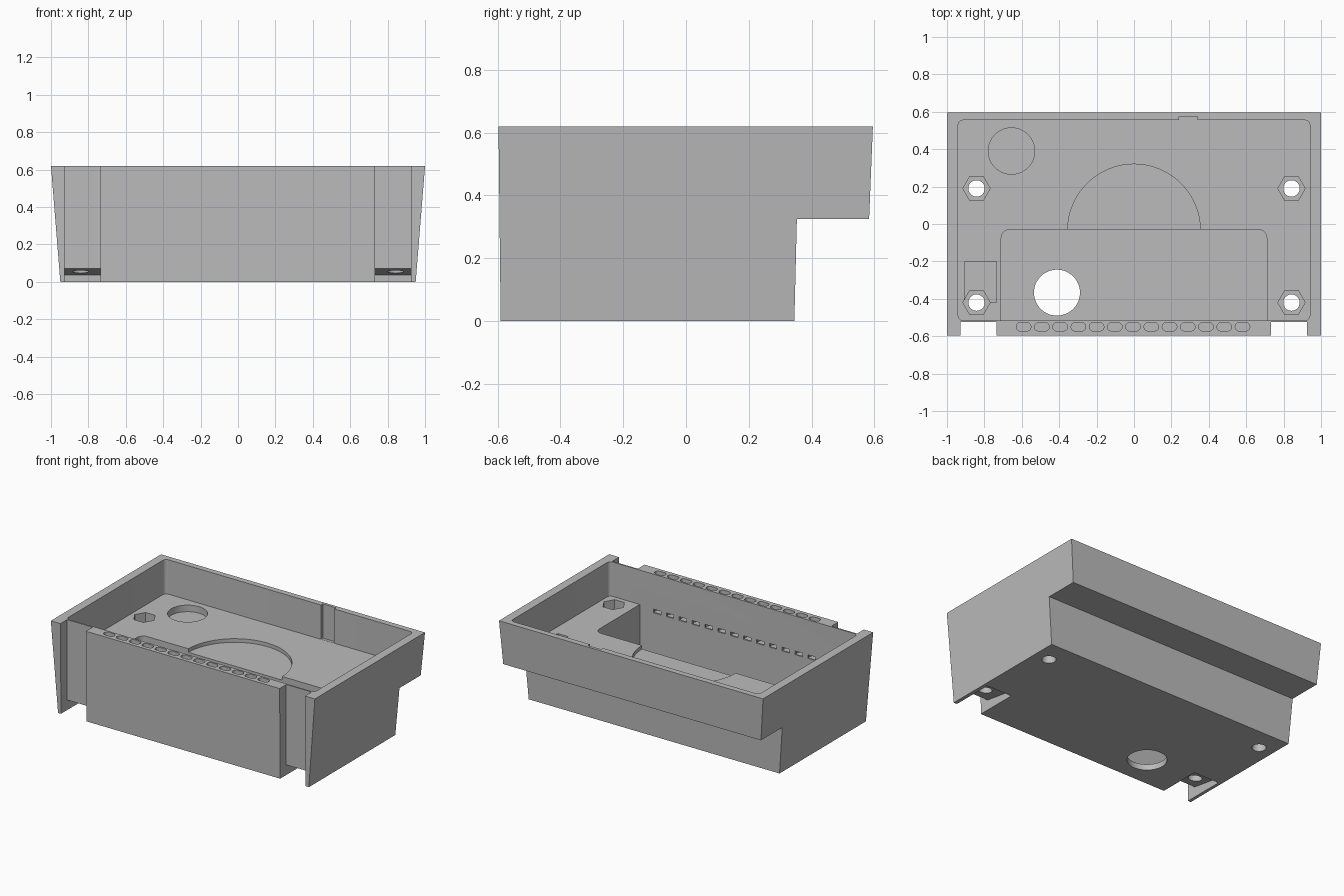
import bpy
import bmesh
from math import cos, sin, pi, tau

cube = bpy.data.objects.get("Cube")
if cube:
    bpy.data.objects.remove(cube, do_unlink=True)

grey = bpy.data.materials.new("plain grey")
grey.use_nodes = True
colour = (0.5, 0.5, 0.5, 1)
grey.diffuse_color = colour
grey.node_tree.nodes["Principled BSDF"].inputs["Base Color"].default_value = colour


def prism(name, outlines, low, high, axis="z"):
    """Extrude one or more closed outlines along z, or yz outlines along x."""
    bm = bmesh.new()
    for outline in outlines:
        rings = []
        for t in (low, high):
            rings.append([bm.verts.new((u, v, t) if axis == "z" else (t, u, v))
                          for u, v in outline])
        bm.faces.new(rings[0])
        bm.faces.new(rings[1])
        n = len(outline)
        for i in range(n):
            j = (i + 1) % n
            bm.faces.new((rings[0][i], rings[0][j], rings[1][j], rings[1][i]))
    bmesh.ops.recalc_face_normals(bm, faces=bm.faces)
    mesh = bpy.data.meshes.new(name)
    bm.to_mesh(mesh)
    bm.free()
    mesh.materials.append(grey)
    obj = bpy.data.objects.new(name, mesh)
    bpy.context.collection.objects.link(obj)
    return obj


def circle(x, y, r, n=48):
    return [(x + r * cos(tau * i / n), y + r * sin(tau * i / n)) for i in range(n)]


def rounded(x0, x1, y0, y1, r=0, front_r=None, steps=6):
    """Rectangle outline with rounded corners; front corners may differ."""
    front_r = r if front_r is None else front_r
    points = []
    corners = [(x1, y1, -1, -1, r), (x0, y1, 1, -1, r),
               (x0, y0, 1, 1, front_r), (x1, y0, -1, 1, front_r)]
    for k, (x, y, sx, sy, rad) in enumerate(corners):
        if rad == 0:
            points.append((x, y))
            continue
        for i in range(steps + 1):
            a = pi / 2 * (k + i / steps)
            points.append((x + sx * rad + rad * cos(a), y + sy * rad + rad * sin(a)))
    return points


# Stepped body, with sides that lean outwards
profile = [(-0.59, 0), (0.345, 0), (0.353, 0.325), (0.583, 0.325),
           (0.595, 0.62), (-0.597, 0.62)]
body = prism("tray_body", [profile], -1, 1, "x")
for v in body.data.vertices:
    v.co.x *= 0.95 + 0.05 * v.co.z / 0.62


def cut(name, outlines, low, high, axis="z"):
    cutter = prism(name, outlines, low, high, axis)
    cutter.hide_render = True
    mod = body.modifiers.new(name, "BOOLEAN")
    mod.operation = "DIFFERENCE"
    mod.solver = "EXACT"
    mod.object = cutter
    bpy.context.view_layer.objects.active = body
    bpy.ops.object.modifier_apply(modifier=mod.name)
    bpy.data.objects.remove(cutter, do_unlink=True)


FLOOR, TOP = 0.385, 0.7

# Upper cavity and the groove in its back wall
cut("cavity", [rounded(-0.94, 0.94, -0.515, 0.555, 0.025)], FLOOR, TOP)
cut("back_groove", [rounded(0.24, 0.34, 0.5, 0.575)], FLOOR + 0.001, TOP)

# Deep compartment, half-round shelf, round recess and square recess
cut("compartment", [rounded(-0.71, 0.71, -0.516, -0.03, 0.045, 0)], 0.04, FLOOR + 0.05)
cut("half_round_shelf", [circle(0, -0.035, 0.355, 64)], FLOOR - 0.025, FLOOR + 0.05)
cut("round_recess", [circle(-0.655, 0.39, 0.124)], FLOOR - 0.045, FLOOR + 0.05)
cut("square_recess", [rounded(-0.905, -0.735, -0.42, -0.2)], 0.3, FLOOR + 0.05)
cut("floor_hole", [circle(-0.412, -0.367, 0.123)], -0.1, 0.1)

# Mounting notches in the front, with sloping undercuts below
notch = [(-0.7, -0.1), (-0.3, -0.1), (-0.3, 0.035), (-0.525, 0.07),
         (-0.525, TOP), (-0.7, TOP)]
for low, high in ((-0.928, -0.735), (0.733, 0.925)):
    cut("front_notch", [notch], low, high, "x")

# Screw holes with hexagonal nut sockets
spots = [(sx * 0.842, y) for sx in (-1, 1) for y in (-0.42, 0.19)]
cut("nut_sockets", [circle(x, y, 0.073, 6) for x, y in spots], 0.2, FLOOR + 0.05)
cut("screw_holes", [circle(x, y, 0.044, 32) for x, y in spots], -0.1, 0.3)

# Row of slots in the front rim, opening into the compartment
centres = [-0.005 + 0.0975 * (i - 6) for i in range(13)]
cut("rim_slots", [rounded(x - 0.039, x + 0.039, -0.572, -0.528, 0.02, steps=3)
                  for x in centres], 0.35, TOP)
cut("slot_openings", [rounded(x - 0.028, x + 0.028, -0.55, -0.5)
                      for x in centres], 0.355, 0.38)

# Smooth round walls, keep edges crisp
bpy.ops.object.select_all(action="DESELECT")
body.select_set(True)
bpy.context.view_layer.objects.active = body
bpy.ops.object.shade_smooth_by_angle(angle=pi / 6)
